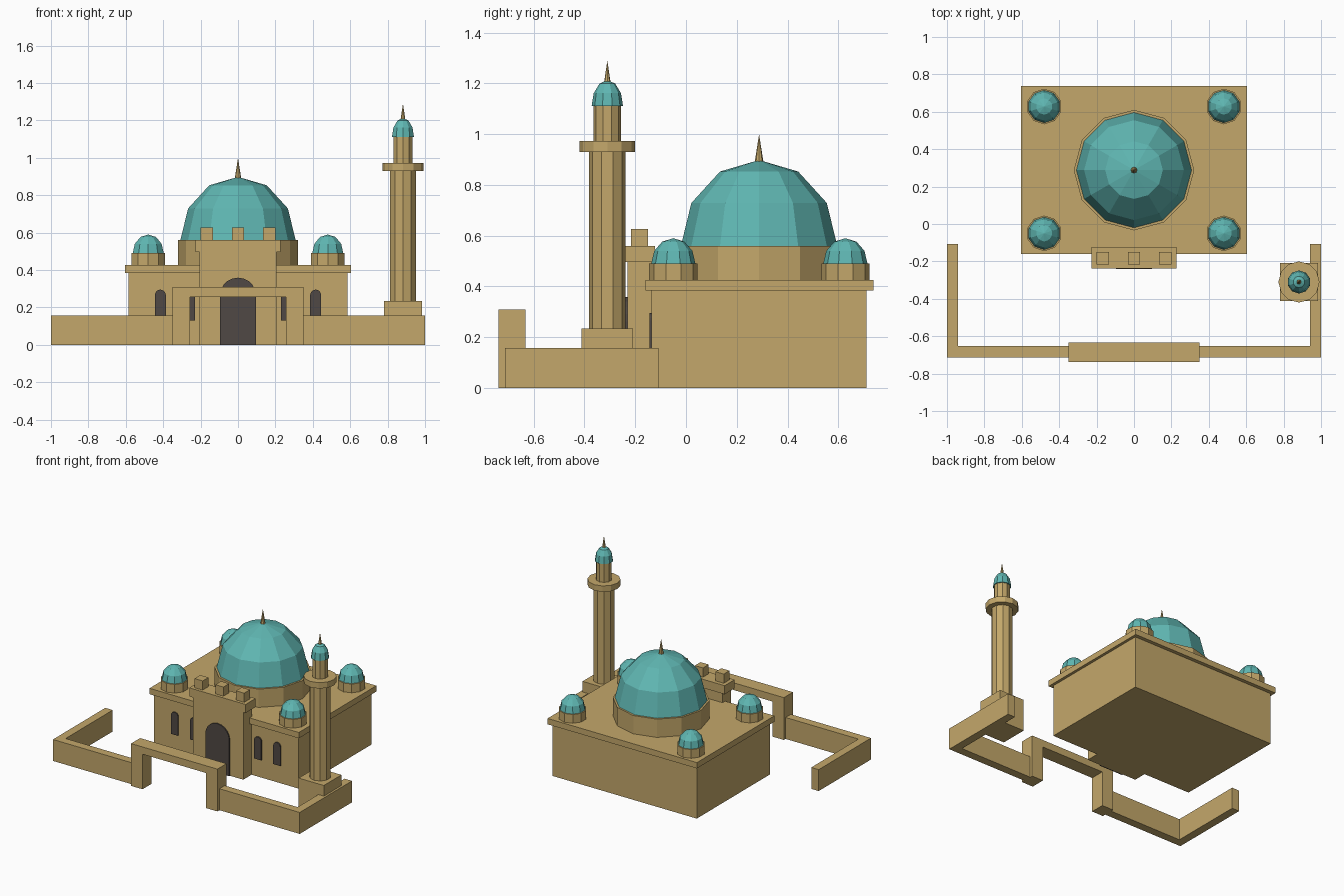
import bpy, bmesh, math

if "Cube" in bpy.data.objects:
    bpy.data.objects.remove(bpy.data.objects["Cube"])


def material(name, rgb):
    m = bpy.data.materials.new(name)
    m.diffuse_color = (*rgb, 1)
    m.use_nodes = True
    m.node_tree.nodes["Principled BSDF"].inputs["Base Color"].default_value = m.diffuse_color
    return m


STONE = material("sandstone", (0.55, 0.39, 0.145))
TEAL = material("teal_tile", (0.115, 0.47, 0.445))
DARK = material("dark_opening", (0.08, 0.066, 0.058))


def finish(name, bm, mat):
    bmesh.ops.recalc_face_normals(bm, faces=bm.faces)
    me = bpy.data.meshes.new(name)
    bm.to_mesh(me)
    bm.free()
    me.materials.append(mat)
    ob = bpy.data.objects.new(name, me)
    bpy.context.collection.objects.link(ob)
    return ob


def box(name, x0, x1, y0, y1, z0, z1, mat=STONE):
    bm = bmesh.new()
    bmesh.ops.create_cube(bm, size=1)
    for v in bm.verts:
        v.co = (x1 if v.co.x > 0 else x0,
                y1 if v.co.y > 0 else y0,
                z1 if v.co.z > 0 else z0)
    return finish(name, bm, mat)


def lathe(name, x, y, profile, sides, mat=STONE):
    """Solid of rings (radius, z); a radius of 0 closes to a point."""
    bm = bmesh.new()
    rings = []
    for r, z in profile:
        if r == 0:
            rings.append([bm.verts.new((x, y, z))])
            continue
        angles = [math.tau * i / sides for i in range(sides)]
        rings.append([bm.verts.new((x + r * math.sin(a), y + r * math.cos(a), z))
                      for a in angles])
    for a, b in zip(rings, rings[1:]):
        for i in range(sides):
            j = (i + 1) % sides
            if len(b) == 1:
                bm.faces.new((a[i], a[j], b[0]))
            else:
                bm.faces.new((a[i], a[j], b[j], b[i]))
    for ring in (rings[0], rings[-1]):
        if len(ring) > 2:
            bm.faces.new(ring)
    return finish(name, bm, mat)


def dome(name, x, y, r, z, h, sides):
    steps = [math.radians(d) for d in (0, 30, 60)]
    profile = [(r * math.cos(a), z + h * math.sin(a)) for a in steps]
    return lathe(name, x, y, profile + [(0, z + h)], sides, TEAL)


def arch_plate(name, x, y, half, z0, spring, depth):
    """Thin arched opening facing the front, standing proud of y."""
    pts = [(x - half, z0), (x + half, z0)]
    pts += [(x + half * math.cos(math.pi * i / 10),
             spring + half * math.sin(math.pi * i / 10)) for i in range(11)]
    bm = bmesh.new()
    face = bm.faces.new([bm.verts.new((px, y, pz)) for px, pz in pts])
    ext = bmesh.ops.extrude_face_region(bm, geom=[face])
    for v in ext["geom"]:
        if isinstance(v, bmesh.types.BMVert):
            v.co.y -= depth
    return finish(name, bm, DARK)


# Main hall with cornice
CY = 0.288
box("main_hall", -0.585, 0.585, -0.135, 0.711, 0, 0.385)
box("roof_cornice", -0.605, 0.605, -0.16, 0.738, 0.383, 0.426)

# Central dome on its drum
lathe("dome_drum", 0, CY, [(0.322, 0.426), (0.322, 0.56)], 12)
dome("main_dome", 0, CY, 0.308, 0.56, 0.338, 12)
lathe("main_finial", 0, CY, [(0.018, 0.885), (0, 1.0)], 8)

# Four corner turrets
for sx in (-1, 1):
    for ty in (-0.05, 0.628):
        lathe("turret_drum", sx * 0.48, ty, [(0.095, 0.426), (0.095, 0.49)], 10)
        dome("turret_dome", sx * 0.48, ty, 0.087, 0.49, 0.1, 10)

# Entrance portal with merlons and arched door
box("portal", -0.205, 0.205, -0.231, -0.13, 0, 0.5)
box("portal_cornice", -0.228, 0.228, -0.238, -0.122, 0.497, 0.56)
for mx in (-0.168, 0, 0.168):
    box("merlon", mx - 0.033, mx + 0.033, -0.216, -0.15, 0.56, 0.627)
arch_plate("door", 0, -0.231, 0.097, 0, 0.262, 0.009)

# Arched windows beside the portal
for sx in (-1, 1):
    for wx in (0.26, 0.415):
        arch_plate("window", sx * wx, -0.135, 0.029, 0.13, 0.266, 0.009)

# Courtyard walls and gate
for s in (-1, 1):
    a, b = sorted((s * 0.94, s * 1.0))
    box("side_wall", a, b, -0.714, -0.108, 0, 0.157)
    a, b = sorted((s * 0.34, s * 0.94))
    box("front_wall", a, b, -0.714, -0.653, 0, 0.157)
    a, b = sorted((s * 0.257, s * 0.35))
    box("gate_post", a, b, -0.738, -0.633, 0, 0.257)
box("gate_lintel", -0.35, 0.35, -0.738, -0.633, 0.257, 0.31)

# Minaret
MX, MY = 0.882, -0.31
box("minaret_base", MX - 0.102, MX + 0.102, MY - 0.102, MY + 0.102, 0, 0.235)
lathe("minaret_shaft", MX, MY, [(0.072, 0.235), (0.072, 0.93)], 10)
lathe("minaret_balcony", MX, MY, [(0.11, 0.93), (0.11, 0.973)], 12)
lathe("minaret_upper_shaft", MX, MY, [(0.054, 0.973), (0.054, 1.11)], 10)
dome("minaret_dome", MX, MY, 0.062, 1.11, 0.103, 10)
lathe("minaret_finial", MX, MY, [(0.013, 1.203), (0, 1.29)], 8)
